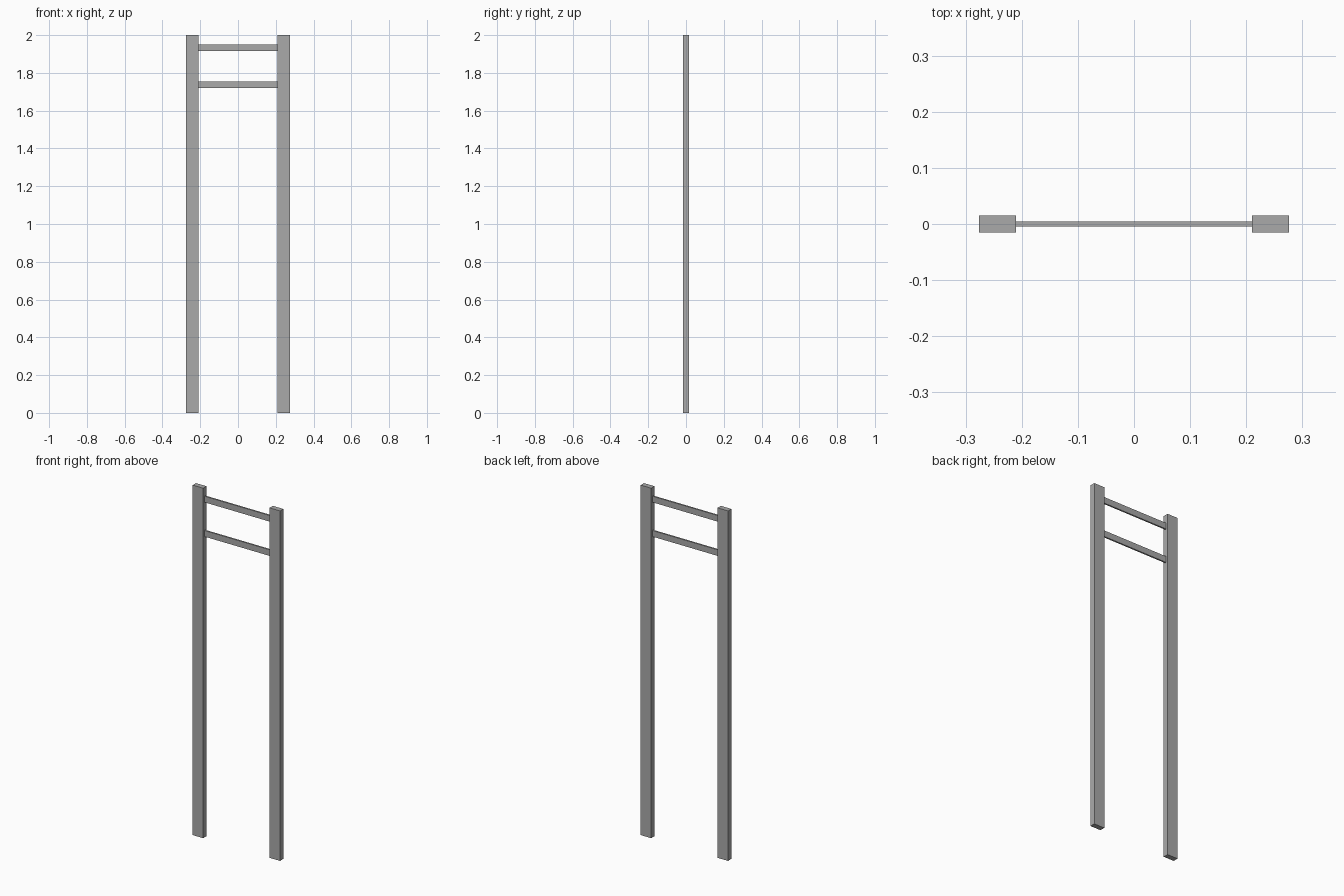
import bpy

# Remove the default cube
old = bpy.data.objects.get("Cube")
if old:
    bpy.data.objects.remove(old, do_unlink=True)

# Single plain grey
GREY = (0.4, 0.4, 0.4, 1.0)
grey = bpy.data.materials.new("plain grey")
grey.use_nodes = True
grey.diffuse_color = GREY
grey.node_tree.nodes["Principled BSDF"].inputs["Base Color"].default_value = GREY

HEIGHT = 2.0
POST_INNER, POST_OUTER, POST_DEPTH = 0.21, 0.276, 0.03
RAIL_HEIGHT, RAIL_DEPTH = 0.035, 0.009


def box(name, centre, size):
    """Add a flat-faced box with its size applied to the mesh."""
    bpy.ops.mesh.primitive_cube_add(size=1, location=centre)
    obj = bpy.context.object
    obj.name = name
    obj.scale = size
    bpy.ops.object.transform_apply(location=False, rotation=False, scale=True)
    obj.data.materials.append(grey)
    return obj


# Two upright posts
for side, sign in (("left", 1), ("right", -1)):
    box(f"{side}_post",
        (sign * (POST_INNER + POST_OUTER) / 2, 0, HEIGHT / 2),
        (POST_OUTER - POST_INNER, POST_DEPTH, HEIGHT))

# Two thin cross rails between the posts
for name, z in (("upper_rail", 1.933), ("lower_rail", 1.737)):
    box(name, (0, 0, z), (2 * POST_INNER, RAIL_DEPTH, RAIL_HEIGHT))
